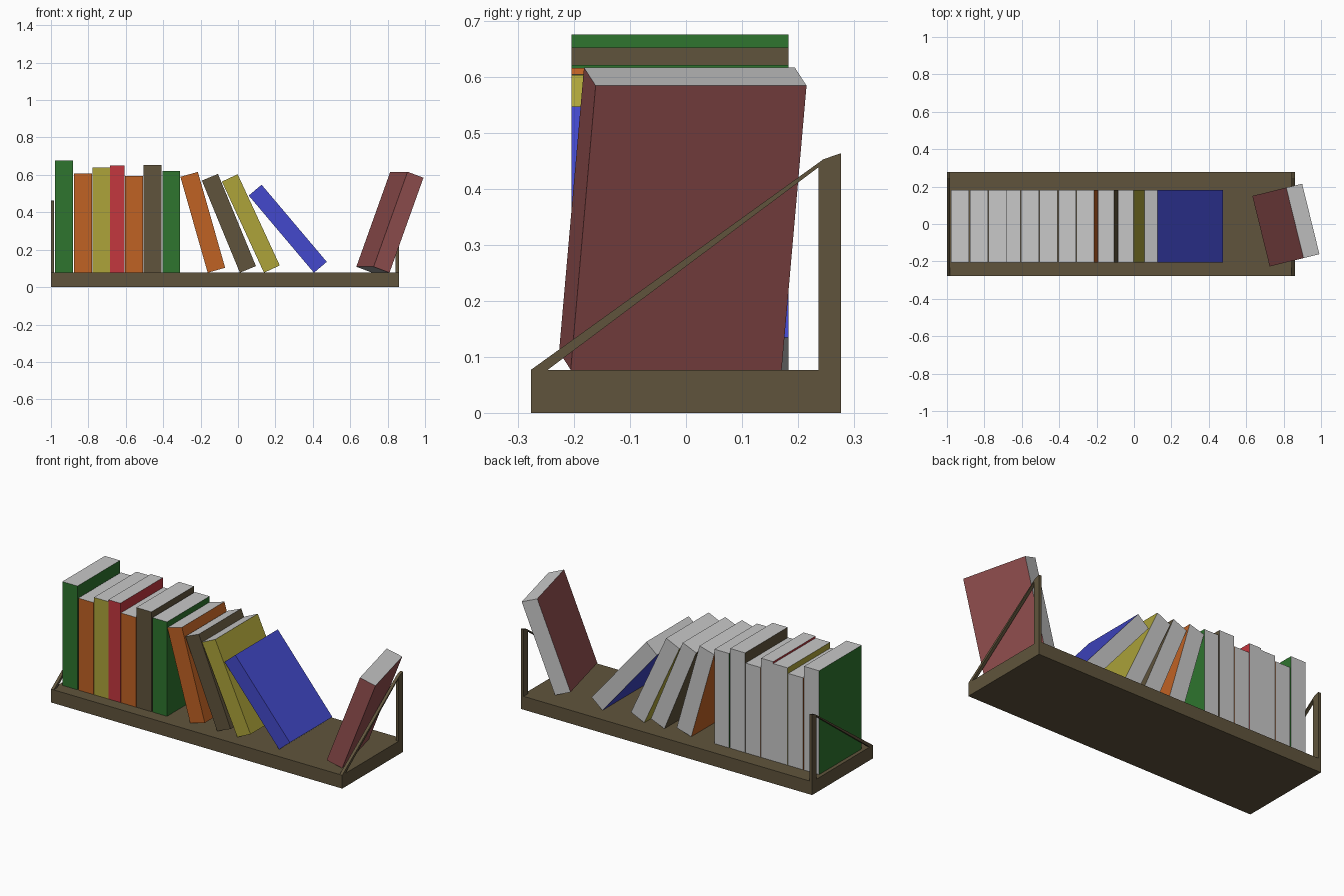
import bpy, bmesh
from math import radians
from mathutils import Matrix

if "Cube" in bpy.data.objects:
    bpy.data.objects.remove(bpy.data.objects["Cube"])


def material(name, rgb):
    lin = [((c / 255 + 0.055) / 1.055) ** 2.4 for c in rgb]
    m = bpy.data.materials.new(name)
    m.diffuse_color = (*lin, 1)
    m.use_nodes = True
    m.node_tree.nodes["Principled BSDF"].inputs["Base Color"].default_value = m.diffuse_color
    return m


MATS = {n: material(n, c) for n, c in {
    "green": (46, 117, 46), "orange": (192, 98, 36), "yellow": (173, 164, 58),
    "red": (195, 55, 62), "brown": (96, 84, 60), "blue": (67, 73, 204),
    "maroon": (146, 79, 79), "paper": (200, 200, 200)}.items()}


def finish(name, bm, mats):
    bmesh.ops.recalc_face_normals(bm, faces=bm.faces)
    me = bpy.data.meshes.new(name)
    bm.to_mesh(me)
    bm.free()
    for m in mats:
        me.materials.append(MATS[m])
    ob = bpy.data.objects.new(name, me)
    bpy.context.collection.objects.link(ob)
    return ob


def box(x0, x1, y0, y1, z0, z1):
    bm = bmesh.new()
    bmesh.ops.create_cube(bm, size=1)
    for v in bm.verts:
        v.co = (x1 if v.co.x > 0 else x0, y1 if v.co.y > 0 else y0, z1 if v.co.z > 0 else z0)
    return bm


def plate(name, yz, x0, x1):
    """Side profile in y, z extruded along x."""
    bm = bmesh.new()
    f = bm.faces.new([bm.verts.new((x0, y, z)) for y, z in yz])
    ext = bmesh.ops.extrude_face_region(bm, geom=[f])["geom"]
    bmesh.ops.translate(bm, vec=(x1 - x0, 0, 0),
                        verts=[v for v in ext if isinstance(v, bmesh.types.BMVert)])
    finish(name, bm, ["brown"])


FLOOR = 0.077
DEPTH = 0.388


def book(name, colour, x, width, height, lean=0, turn=0, y=-0.205, pivot_right=False):
    """Book standing on one lower front corner; spine and covers coloured, the rest paper."""
    x0 = -width if pivot_right else 0
    bm = box(x0, x0 + width, 0, DEPTH, 0, height)
    bm.normal_update()
    for f in bm.faces:
        f.material_index = 1 if abs(f.normal.z) > 0.5 or f.normal.y > 0.5 else 0
    mat = (Matrix.Translation((x, y, FLOOR)) @ Matrix.Rotation(radians(turn), 4, 'Z')
           @ Matrix.Rotation(radians(lean), 4, 'Y'))
    bm.transform(mat)
    finish(name, bm, [colour, "paper"])


# Shelf board
finish("shelf_board", box(-1, 0.86, -0.277, 0.277, 0, FLOOR), ["brown"])

# End brackets: rear post and tapering diagonal brace at both ends
for side, x0, x1 in (("left", -1, -0.983), ("right", 0.843, 0.86)):
    plate(side + "_post", [(0.237, FLOOR), (0.277, FLOOR), (0.277, 0.464),
                           (0.245, 0.453), (0.237, 0.447)], x0, x1)
    plate(side + "_brace", [(-0.277, FLOOR), (-0.247, FLOOR),
                            (0.237, 0.439), (0.237, 0.447)], x0, x1)

# Upright books: colour, left x, width, top z
upright = [("green", -0.979, 0.097, 0.676), ("orange", -0.877, 0.096, 0.608),
           ("yellow", -0.777, 0.092, 0.639), ("red", -0.685, 0.077, 0.65),
           ("orange", -0.605, 0.096, 0.595), ("brown", -0.506, 0.096, 0.653),
           ("green", -0.403, 0.093, 0.622)]
for i, (c, x, w, top) in enumerate(upright):
    book(f"upright_book_{i + 1}", c, x, w, top - FLOOR)

# Books leaning left: colour, pivot x, width, height, angle
leaning = [("orange", -0.162, 0.097, 0.533, 15.9), ("brown", 0.01, 0.093, 0.533, 22.4),
           ("yellow", 0.139, 0.093, 0.537, 24.8), ("blue", 0.406, 0.09, 0.54, 40.2)]
for i, (c, x, w, h, a) in enumerate(leaning):
    book(f"leaning_book_{i + 1}", c, x, w, h, lean=-a)

# Turned book leaning right over the end bracket
book("turned_book", "maroon", 0.81, 0.093, 0.541, lean=20.2, turn=13.8,
     y=-0.206, pivot_right=True)
